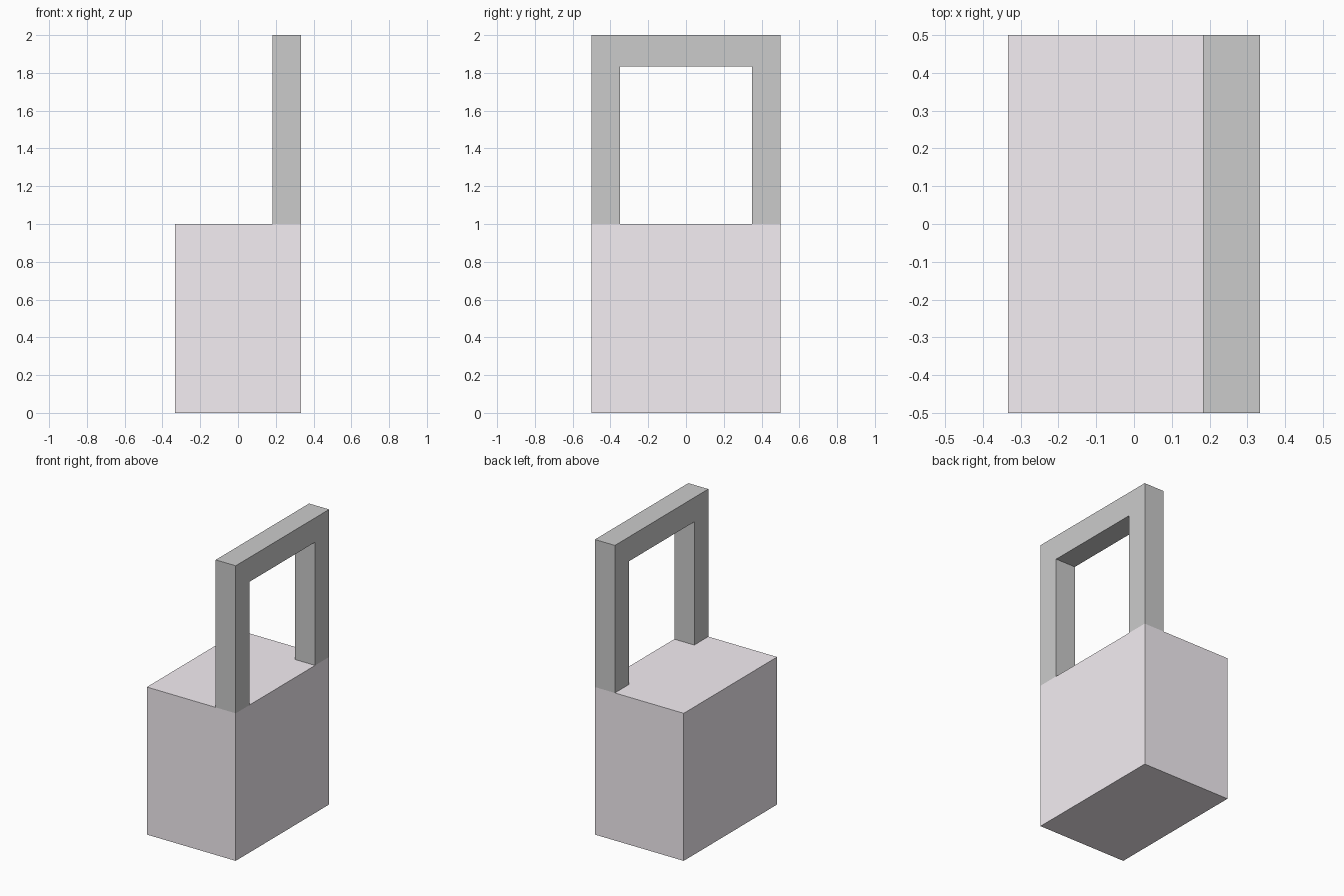
import bpy, bmesh

if "Cube" in bpy.data.objects:
    bpy.data.objects.remove(bpy.data.objects["Cube"])

HALF_X, HALF_Y = 0.333, 0.5
BASE_H, TOTAL_H = 1.0, 2.0
FRAME_X0 = 0.183          # inner side of the upright frame
OPEN_Y, OPEN_Z = 0.35, 1.835


def extruded_profile(name, profile_yz, x0, x1):
    """Extrude a closed y-z outline from x0 to x1."""
    bm = bmesh.new()
    face = bm.faces.new([bm.verts.new((x0, y, z)) for y, z in profile_yz])
    ext = bmesh.ops.extrude_face_region(bm, geom=[face], use_keep_orig=True)
    verts = [g for g in ext["geom"] if isinstance(g, bmesh.types.BMVert)]
    bmesh.ops.translate(bm, verts=verts, vec=(x1 - x0, 0, 0))
    bmesh.ops.recalc_face_normals(bm, faces=bm.faces[:])
    mesh = bpy.data.meshes.new(name)
    bm.to_mesh(mesh)
    bm.free()
    obj = bpy.data.objects.new(name, mesh)
    bpy.context.collection.objects.link(obj)
    return obj


# Solid base block
base = extruded_profile(
    "base_block",
    [(-HALF_Y, 0), (HALF_Y, 0), (HALF_Y, BASE_H), (-HALF_Y, BASE_H)],
    -HALF_X, HALF_X)
mat = bpy.data.materials.new("pale_mauve")
mat.diffuse_color = (0.91, 0.86, 0.90, 1)
mat.use_nodes = True
mat.node_tree.nodes["Principled BSDF"].inputs["Base Color"].default_value = mat.diffuse_color
base.data.materials.append(mat)

# Upright frame: one half of the arch outline, mirrored across y
half = [(HALF_Y, BASE_H), (HALF_Y, TOTAL_H)]
inner = [(OPEN_Y, OPEN_Z), (OPEN_Y, BASE_H)]
mirror = lambda pts: [(-y, z) for y, z in reversed(pts)]
extruded_profile("upright_frame", half + mirror(half) + mirror(inner) + inner,
                 FRAME_X0, HALF_X)
